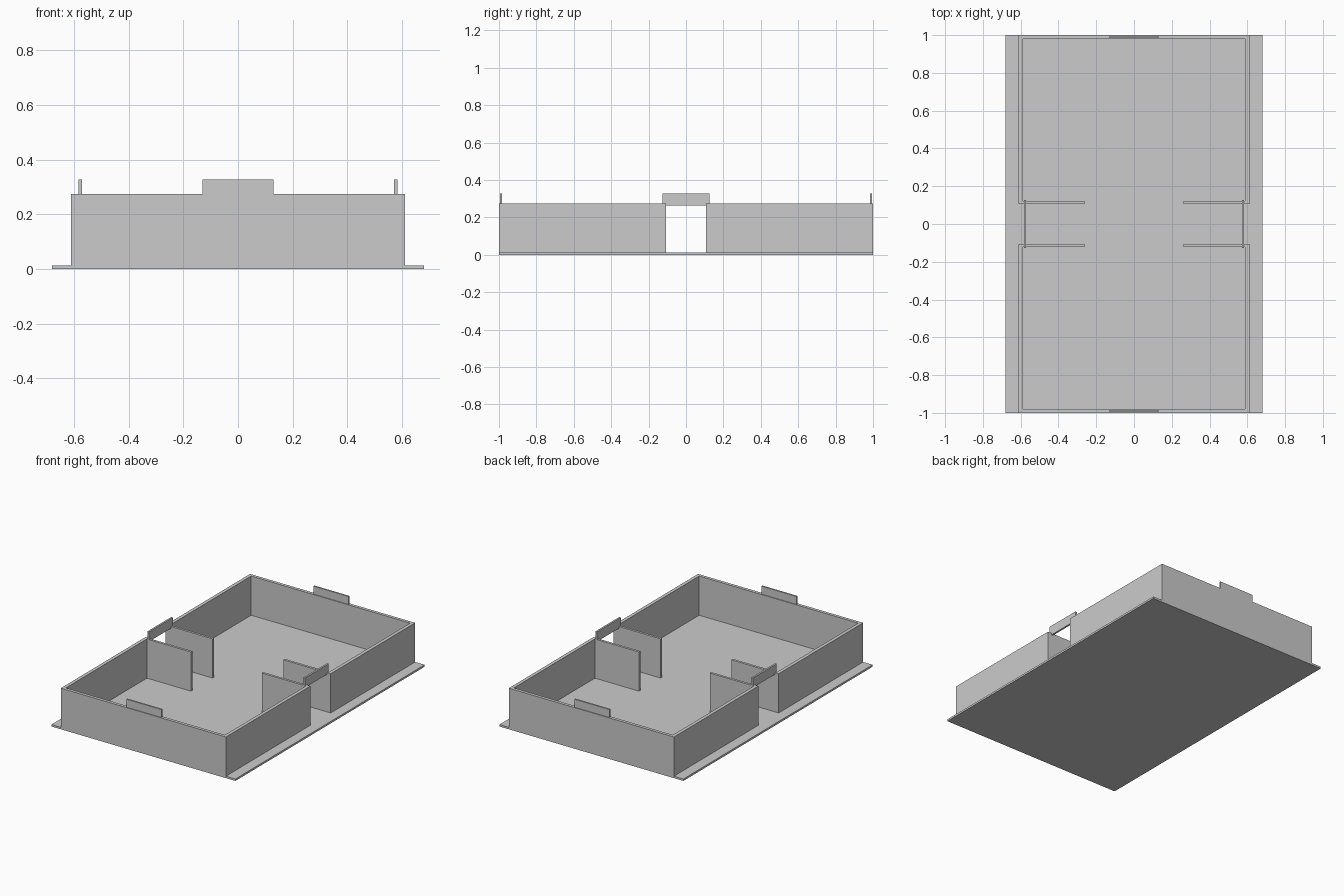
import bpy, bmesh

if "Cube" in bpy.data.objects:
    bpy.data.objects.remove(bpy.data.objects["Cube"])

WALL_TOP, SIGN_TOP, LINTEL_LOW = 0.275, 0.328, 0.263
OUT_X, IN_X, IN_Y, GAP = 0.611, 0.588, 0.979, 0.107


def prism(name, outline, z0, z1):
    """Extrude a flat xy outline from z0 to z1."""
    bm = bmesh.new()
    face = bm.faces.new([bm.verts.new((x, y, z0)) for x, y in outline])
    ext = bmesh.ops.extrude_face_region(bm, geom=[face])
    top = [v for v in ext["geom"] if isinstance(v, bmesh.types.BMVert)]
    bmesh.ops.translate(bm, verts=top, vec=(0, 0, z1 - z0))
    bmesh.ops.recalc_face_normals(bm, faces=bm.faces)
    mesh = bpy.data.meshes.new(name)
    bm.to_mesh(mesh)
    bm.free()
    obj = bpy.data.objects.new(name, mesh)
    bpy.context.collection.objects.link(obj)
    return obj


def box(name, x0, x1, y0, y1, z0, z1):
    return prism(name, [(x0, y0), (x1, y0), (x1, y1), (x0, y1)], z0, z1)


# Ground slab with a walkway strip along both sides
slab_top = 0.013
box("floor_slab", -0.681, 0.681, -1, 1, 0, slab_top)

# U-shaped wall for each half, leaving an entrance gap in the long sides
u_shape = [(-OUT_X, GAP), (-OUT_X, 1), (OUT_X, 1), (OUT_X, GAP),
           (IN_X, GAP), (IN_X, IN_Y), (-IN_X, IN_Y), (-IN_X, GAP)]
for s, end in ((-1, "front"), (1, "back")):
    prism(f"{end}_wall", [(x, s * y) for x, y in u_shape], 0.004, WALL_TOP)
    # Sign board on the end wall
    y0, y1 = sorted((s * 0.984, s * 0.995))
    box(f"{end}_sign_board", -0.13, 0.13, y0, y1, LINTEL_LOW, SIGN_TOP)

for s, side in ((-1, "left"), (1, "right")):
    # Board spanning the entrance
    x0, x1 = sorted((s * 0.571, s * 0.583))
    box(f"{side}_entrance_board", x0, x1, -0.126, 0.126, LINTEL_LOW, SIGN_TOP)
    # Partition walls forming the entrance passage
    x0, x1 = sorted((s * 0.262, s * IN_X))
    for t, end in ((-1, "front"), (1, "back")):
        y0, y1 = sorted((t * GAP, t * 0.123))
        box(f"{side}_{end}_partition", x0, x1, y0, y1, slab_top, WALL_TOP)
